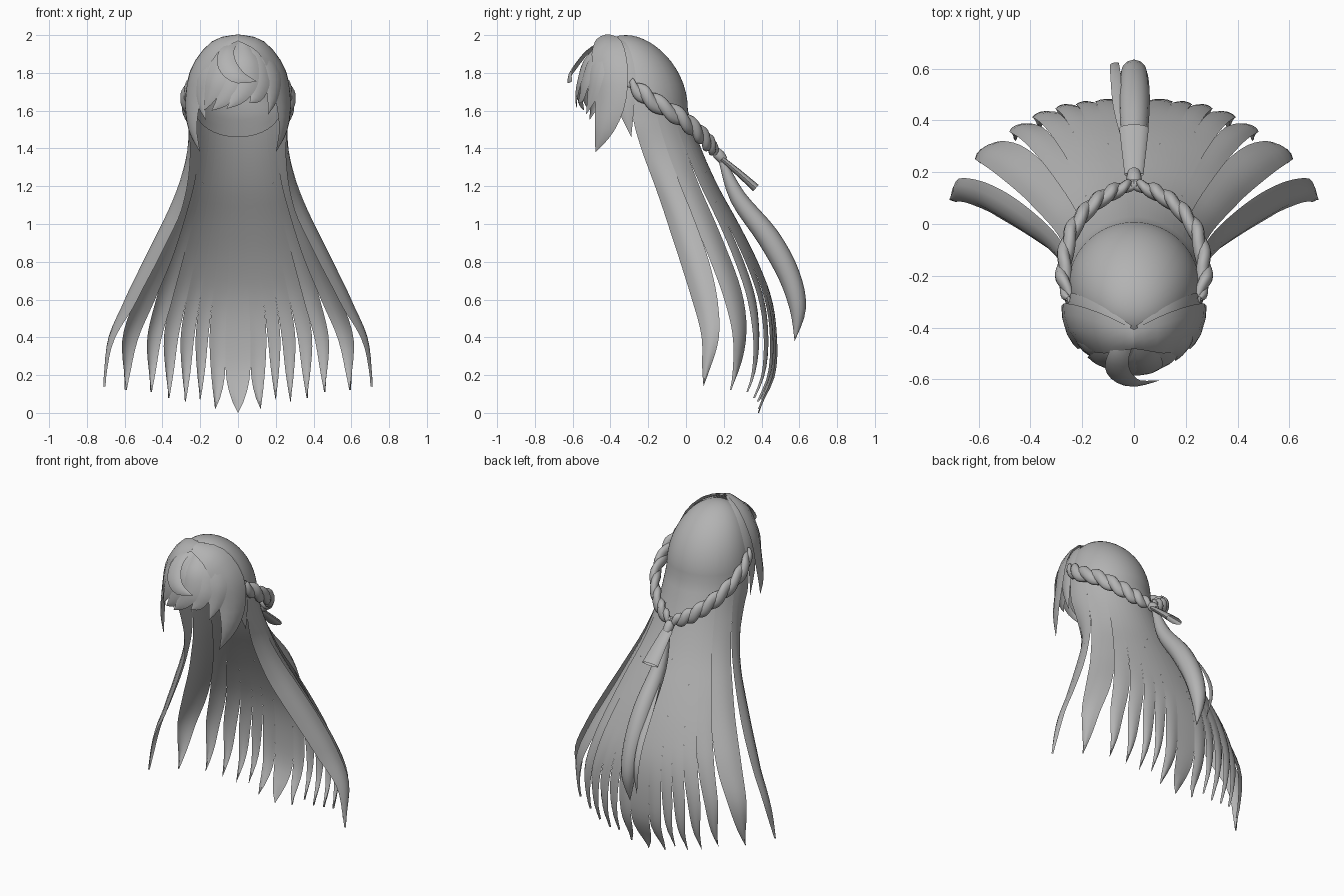
import bpy, bmesh, math
from mathutils import Vector

if "Cube" in bpy.data.objects:
    bpy.data.objects.remove(bpy.data.objects["Cube"])

hair = bpy.data.materials.new("hair_grey")
hair.diffuse_color = (0.45, 0.45, 0.45, 1)
hair.use_nodes = True
hair.node_tree.nodes["Principled BSDF"].inputs["Base Color"].default_value = hair.diffuse_color
HEAD = Vector((0, -0.28, 1.65))


def catmull(keys, f):
    """Smooth value at f in 0..1 along evenly spaced keys (tuples)."""
    n = len(keys) - 1
    i = min(int(f * n), n - 1)
    t = f * n - i
    a, b, c, d = (keys[max(0, min(n, i + k))] for k in (-1, 0, 1, 2))
    return [0.5 * (2 * q + (r - p) * t + (2 * p - 5 * q + 4 * r - s) * t * t
            + (3 * q - p - 3 * r + s) * t ** 3) for p, q, r, s in zip(a, b, c, d)]


def finish(bm, name, angle=60):
    bmesh.ops.remove_doubles(bm, verts=bm.verts, dist=0.0006)
    me = bpy.data.meshes.new(name)
    bm.to_mesh(me)
    bm.free()
    me.materials.append(hair)
    ob = bpy.data.objects.new(name, me)
    bpy.context.collection.objects.link(ob)
    bpy.ops.object.select_all(action='DESELECT')
    bpy.context.view_layer.objects.active = ob
    ob.select_set(True)
    bpy.ops.object.shade_smooth_by_angle(angle=math.radians(angle))
    return ob


def skin(bm, rows, closed=False):
    vs = [[bm.verts.new(p) for p in r] for r in rows]
    for r0, r1 in zip(vs, vs[1:]):
        n = len(r0)
        for j in range(n if closed else n - 1):
            k = (j + 1) % n
            bm.faces.new((r0[j], r1[j], r1[k], r0[k]))


def frames(path, n):
    pts = [Vector(catmull(path, i / n)) for i in range(n + 1)]
    for i, p in enumerate(pts):
        yield i / n, p, (pts[min(i + 1, n)] - pts[max(i - 1, 0)]).normalized()


def ribbon(name, path, widths, bulge=0.25, n=14, centre=HEAD):
    """Curved lock of hair, lying around a centre point."""
    bm, rows = bmesh.new(), []
    for f, p, t in frames(path, n):
        out = p - centre
        out = (out - t * out.dot(t)).normalized()
        side = out.cross(t)
        w = max(catmull([(x,) for x in widths], f)[0], 0.0)
        rows.append([p + side * w * v - out * bulge * w * v * v
                     for v in (-1, -0.6, 0, 0.6, 1)])
    skin(bm, rows)
    return finish(bm, name)


def tube(name, path, radii, flat=1.0, sides=12, n=20):
    """Tube whose section is stretched sideways by flat."""
    bm, rows = bmesh.new(), []
    for f, p, t in frames(path, n):
        side = Vector((1, 0, 0))
        side = (side - t * side.dot(t)).normalized()
        up = t.cross(side)
        r = max(catmull([(x,) for x in radii], f)[0], 0.0)
        rows.append([p + side * math.cos(a) * r * flat + up * math.sin(a) * r
                     for a in (2 * math.pi * j / sides for j in range(sides))])
    skin(bm, rows, True)
    return finish(bm, name)


# Crown and long hair: half-width, side depth, back depth for every 0.2 of height
KEYS = [(0.69, 0.08, 0.38), (0.705, 0.10, 0.465), (0.70, 0.12, 0.48), (0.62, 0.08, 0.455),
        (0.52, 0.02, 0.38), (0.42, -0.05, 0.28), (0.33, -0.12, 0.17), (0.275, -0.19, 0.08),
        (0.255, -0.24, 0.01), (0.235, -0.25, -0.045)]
TOP = 1.6


def sheet(u, z, push=0.0):
    if z > TOP:  # dome of the crown, leaning forward towards its top
        h = (z - TOP) / 0.4
        r = max(0.0, 1 - h ** 2.1) ** (1 / 2.1)
        x, ys = 0.255 * r, -0.24 - 0.08 * h * h
        yb = ys + 0.25 * r
    else:
        x, ys, yb = catmull(KEYS, z / 1.8)
    a = u * math.pi / 2
    return Vector(((x + push) * math.sin(a), ys + (yb - ys + push) * math.cos(a), z))


DOME = [TOP + 0.4 * math.cos(math.pi / 2 * i / 14) ** 0.95 for i in range(14)]
DOME[0] = 2.0

# Lock edges around the head, height where each edge splits, tip height per lock
EDGES = [0.06, 0.14, 0.21, 0.29, 0.39, 0.52, 0.79, 1.12]
SPLIT = [0.3, 0.65, 0.65, 0.75, 0.8, 1.0, 1.35, 1.0]
TIPS = [0.02, 0.07, 0.06, 0.08, 0.11, 0.12, 0.14]
INSET = [0, 0, 0, -0.008, -0.025, -0.035, 0]
locks = [(-0.06, 0.06, 0.5, 0.3, 0.3, 0.0, 0)]
for i, tip in enumerate(TIPS):
    a, b, ga, gb = EDGES[i], EDGES[i + 1], SPLIT[i], SPLIT[i + 1]
    locks += [(a, b, 0.64, ga, gb, tip, INSET[i]), (-b, -a, 0.36, gb, ga, tip, INSET[i])]
bm = bmesh.new()
for a, b, bias, ga, gb, tip, inset in locks:
    mid = a + (b - a) * bias
    rows = [[sheet(a + (b - a) * v / 4, z) for v in range(5)] for z in DOME]
    for i in range(29):
        z = TOP + (tip - TOP) * i / 28
        ka, kb = (max(0, (g - z) / (g - tip)) ** 2.7 for g in (ga, gb))
        ua, ub = a + (mid - a) * ka, b + (mid - b) * kb
        k = max(0, min(1, (max(ga, gb) - z) / 0.5))
        # the foremost lock turns its front edge inwards
        tuck = -0.085 * max(0, min(1, (1.5 - z) / 0.45)) * min(1, (z - tip) / 0.4)
        row = []
        for v in range(5):
            u = ua + (ub - ua) * v / 4
            edge = max(0, (abs(u) - 0.79) / 0.33) ** 1.3
            row.append(sheet(u, z, k * (inset + 0.012 * (1 - (v / 2 - 1) ** 2)) + tuck * edge))
        rows.append(row)
    skin(bm, rows)
# front of the crown, stopping above the face
skin(bm, [[sheet(1.12 + 1.76 * v / 20, z) for v in range(21)] for z in DOME if z > 1.72])
bmesh.ops.remove_doubles(bm, verts=bm.verts, dist=0.0006)
bmesh.ops.recalc_face_normals(bm, faces=bm.faces)
finish(bm, "crown_and_back_hair")

# Inner scalp layer with a rounded lower edge at the nape
bm, rows = bmesh.new(), []
for i in range(11):
    row = []
    for j in range(25):
        u = -1 + j / 12
        low = 1.46 + 0.22 * u * u
        row.append(sheet(u, 1.9 + (low - 1.9) * i / 10, -0.012))
    rows.append(row)
skin(bm, rows)
finish(bm, "inner_scalp")


# Fringe: locks laid over the rounded forehead
def brow(x, z, off=0.0):
    d = 1 - (x / 0.27) ** 2 - abs((z - 1.65) / 0.36) ** 2.6
    return (x, -0.3 - off - 0.28 * math.sqrt(max(d, 0.0)), z)


FRINGE = [
    [(0, 1.98), (-0.09, 1.93), (-0.18, 1.80), (-0.20, 1.66), (-0.17, 1.55)],
    [(0, 1.98), (-0.07, 1.90), (-0.12, 1.78), (-0.15, 1.68), (-0.18, 1.60)],
    [(0.02, 1.98), (0, 1.87), (-0.03, 1.75), (-0.08, 1.66), (-0.14, 1.60)],
    [(0.03, 1.98), (0.05, 1.88), (0.05, 1.76), (0, 1.67), (-0.06, 1.61)],
    [(0.03, 1.98), (0.10, 1.90), (0.12, 1.77), (0.10, 1.68), (0.06, 1.64)],
    [(0.03, 1.98), (0.13, 1.92), (0.19, 1.80), (0.19, 1.68), (0.16, 1.58)]]
for i, pts in enumerate(FRINGE):
    ribbon(f"fringe_lock_{i + 1}", [brow(x, z, 0.006 * (i % 2)) for x, z in pts],
           (0.02, 0.055, 0.06, 0.04, 0))
curl = [(0.0, 1.985, 0), (-0.06, 1.93, 0.03), (-0.06, 1.85, 0.045), (0, 1.785, 0.055), (0.10, 1.755, 0.05)]
ribbon("fringe_curl", [brow(*p) for p in curl], (0.02, 0.04, 0.05, 0.04, 0))

# Long locks framing the face, braids and their mirror copies
for s, side in ((1, "right"), (-1, "left")):
    def m(pts):
        return [(s * x, y, z) for x, y, z in pts]
    ribbon(f"face_lock_{side}", m([(0, -0.45, 1.995), (0.13, -0.43, 1.955), (0.23, -0.41, 1.82),
           (0.26, -0.41, 1.65), (0.25, -0.44, 1.5), (0.20, -0.48, 1.38)]),
           (0.04, 0.085, 0.10, 0.09, 0.055, 0))
    ribbon(f"temple_lock_{side}", m([(0.02, -0.42, 1.995), (0.15, -0.37, 1.94), (0.235, -0.34, 1.79),
           (0.264, -0.32, 1.62), (0.26, -0.29, 1.46)]), (0.03, 0.06, 0.07, 0.045, 0))
    # Braid: two thick strands wound round each other
    path = m([(0.25, -0.30, 1.75), (0.272, -0.19, 1.66), (0.245, -0.04, 1.57),
              (0.17, 0.065, 1.485), (0.08, 0.125, 1.42), (0, 0.155, 1.385)])
    for strand in range(2):
        bm, rows = bmesh.new(), []
        for f, p, t in frames(path, 48):
            up = (Vector((0, 0, 1)) - t * t.z).normalized()
            out = t.cross(up)
            w = s * (f * 4 + strand / 2) * 2 * math.pi
            c = p + up * math.cos(w) * 0.015 + out * math.sin(w) * 0.009
            r = 0.036 * min(1, 0.4 + 4 * f, 0.5 + 2.5 * (1 - f))
            rows.append([c + up * math.cos(q) * r + out * math.sin(q) * r * 0.7
                         for q in (math.pi * j / 5 for j in range(10))])
        skin(bm, rows, True)
        bmesh.ops.recalc_face_normals(bm, faces=bm.faces)
        finish(bm, f"braid_{side}_{strand + 1}")

# Hair tie, its flared tuft and the ponytail
tube("hair_tie", [(0, 0.155, 1.385), (0, 0.175, 1.365), (0, 0.20, 1.335)], (0.024, 0.03, 0.024), n=6)
tube("tie_tuft", [(0, 0.19, 1.345), (0, 0.28, 1.27), (0, 0.37, 1.19)], (0.014, 0.018, 0.022), flat=2.6, n=6)
tube("ponytail", [(0, 0.19, 1.34), (0, 0.275, 1.14), (0, 0.435, 0.93), (0, 0.545, 0.73),
     (0, 0.592, 0.55), (0, 0.575, 0.38)], (0.018, 0.044, 0.06, 0.058, 0.043, 0))
ribbon("ponytail_strand", [(-0.02, 0.27, 1.14), (-0.06, 0.44, 0.96), (-0.072, 0.58, 0.76),
       (-0.075, 0.625, 0.6), (-0.06, 0.59, 0.44)], (0.01, 0.018, 0.02, 0.015, 0), centre=Vector((0, 0, 0.7)))
